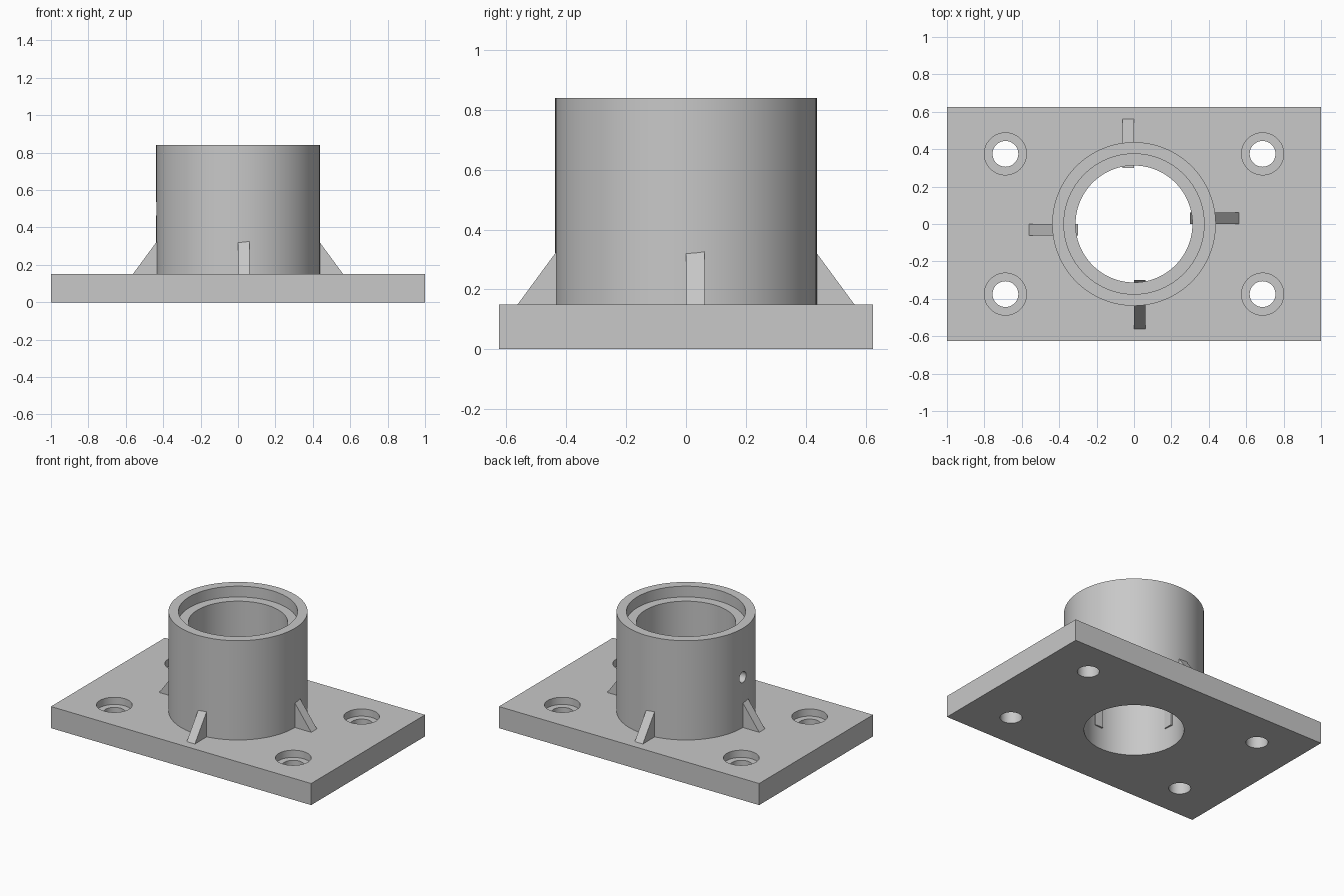
import bpy
import bmesh
import math
from mathutils import Matrix

default = bpy.data.objects.get("Cube")
if default:
    bpy.data.objects.remove(default, do_unlink=True)

# Main sizes
LENGTH, WIDTH, PLATE_TOP = 2.0, 1.25, 0.15
TUBE_TOP, TUBE_R, BORE_R, SEAT_R, SEAT_DEPTH = 0.84, 0.4375, 0.3125, 0.375, 0.075
HOLE_X, HOLE_Y, HOLE_R, SINK_R, SINK_DEPTH = 0.6875, 0.375, 0.069, 0.1125, 0.05
RIB_INNER, RIB_OUTER, RIB_WIDTH, RIB_SLOPE = 0.30, 0.5625, 0.0625, 1.36

grey = bpy.data.materials.new("plain grey")
grey.use_nodes = True
grey.diffuse_color = (0.58, 0.58, 0.58, 1)
grey.node_tree.nodes["Principled BSDF"].inputs["Base Color"].default_value = (0.58, 0.58, 0.58, 1)


def make_object(name, bm):
    bmesh.ops.recalc_face_normals(bm, faces=bm.faces)
    mesh = bpy.data.meshes.new(name)
    bm.to_mesh(mesh)
    bm.free()
    mesh.materials.append(grey)
    obj = bpy.data.objects.new(name, mesh)
    bpy.context.collection.objects.link(obj)
    return obj


def cylinder(name, radius, low, high, x=0, y=0, segments=96):
    bm = bmesh.new()
    place = Matrix.Translation((x, y, (low + high) / 2))
    bmesh.ops.create_cone(bm, cap_ends=True, segments=segments, radius1=radius,
                          radius2=radius, depth=high - low, matrix=place)
    return make_object(name, bm)


def select_only(obj):
    bpy.ops.object.select_all(action="DESELECT")
    obj.select_set(True)
    bpy.context.view_layer.objects.active = obj


def combine(target, tool, operation):
    tool.hide_render = True
    select_only(target)
    mod = target.modifiers.new(operation.lower(), "BOOLEAN")
    mod.operation = operation
    mod.solver = "EXACT"
    mod.object = tool
    bpy.context.view_layer.update()
    bpy.ops.object.modifier_apply(modifier=mod.name)
    bpy.data.objects.remove(tool, do_unlink=True)


# Base plate joined with the upright tube
bm = bmesh.new()
bmesh.ops.create_cube(bm, size=1)
bmesh.ops.scale(bm, vec=(LENGTH, WIDTH, PLATE_TOP), verts=bm.verts)
bmesh.ops.translate(bm, vec=(0, 0, PLATE_TOP / 2), verts=bm.verts)
body = make_object("base_plate_and_tube", bm)
combine(body, cylinder("tube", TUBE_R, PLATE_TOP / 2, TUBE_TOP), "UNION")

# Main bore and the wider seat at its mouth
combine(body, cylinder("bore", BORE_R, -0.1, 1), "DIFFERENCE")
combine(body, cylinder("seat", SEAT_R, TUBE_TOP - SEAT_DEPTH, 1), "DIFFERENCE")

# Four counterbored bolt holes
for sx in (-1, 1):
    for sy in (-1, 1):
        x, y = sx * HOLE_X, sy * HOLE_Y
        combine(body, cylinder("bolt_hole", HOLE_R, -0.1, 0.3, x, y, 48), "DIFFERENCE")
        combine(body, cylinder("bolt_recess", SINK_R, PLATE_TOP - SINK_DEPTH, 0.3, x, y, 48),
                "DIFFERENCE")

# Small set-screw hole through one side wall
screw = cylinder("screw_hole", 0.0375, 0.1, 0.6, segments=32)
screw.data.transform(Matrix.Translation((0, 0, 0.5)) @ Matrix.Rotation(-math.pi / 2, 4, "Y"))
combine(body, screw, "DIFFERENCE")

select_only(body)
bpy.ops.object.shade_smooth_by_angle(angle=math.radians(30))

# Four triangular ribs, each set to one side of its axis
rib_top = PLATE_TOP + (RIB_OUTER - RIB_INNER) * RIB_SLOPE
for i, side in enumerate(("left", "back", "right", "front")):
    bm = bmesh.new()
    profile = [(RIB_INNER, PLATE_TOP), (RIB_OUTER, PLATE_TOP), (RIB_INNER, rib_top)]
    face = bm.faces.new([bm.verts.new((r, 0, z)) for r, z in profile])
    new = bmesh.ops.extrude_face_region(bm, geom=[face])["geom"]
    bmesh.ops.translate(bm, vec=(0, RIB_WIDTH, 0),
                        verts=[v for v in new if isinstance(v, bmesh.types.BMVert)])
    bm.transform(Matrix.Rotation(i * math.pi / 2, 4, "Z"))
    make_object(side + "_rib", bm)
